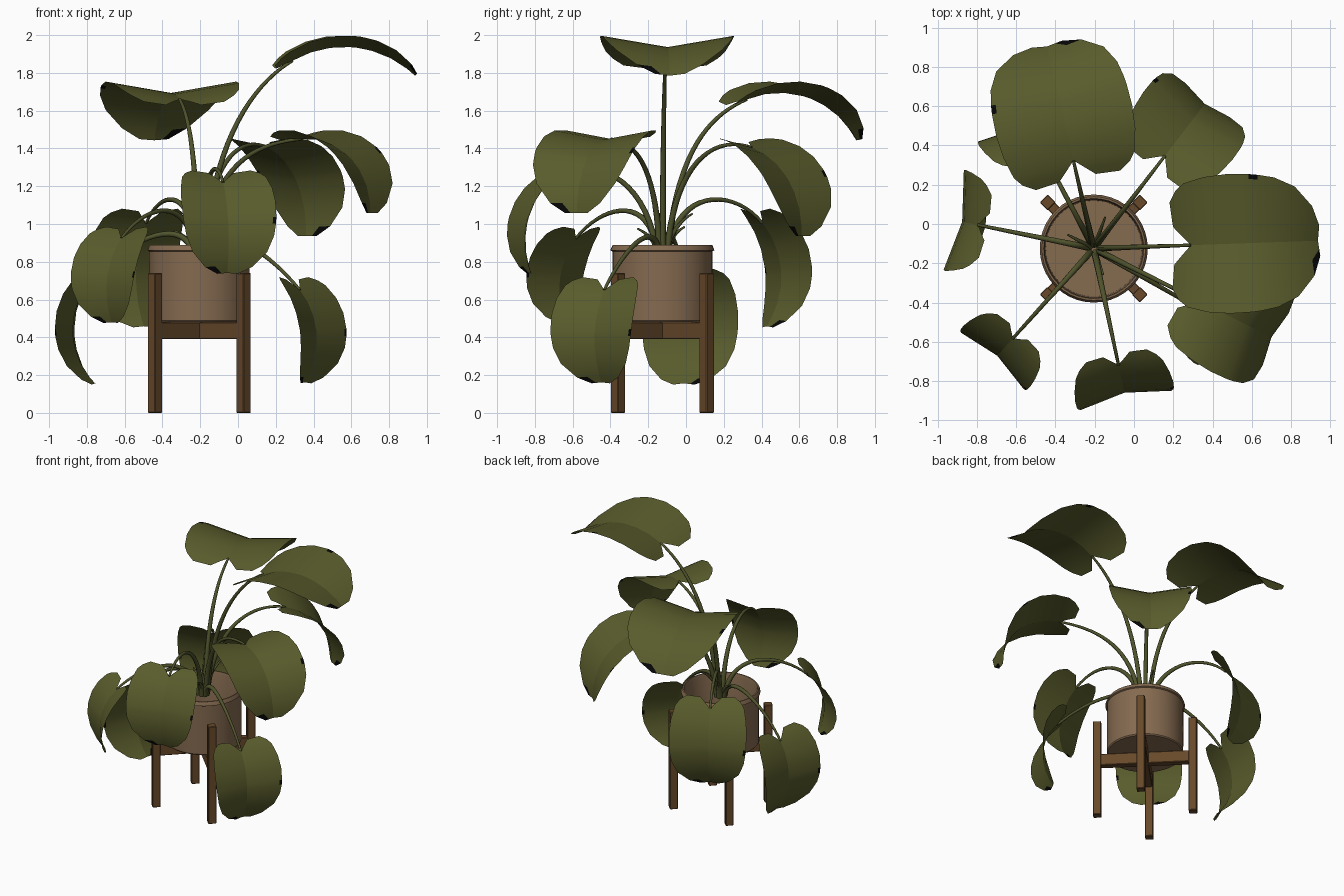
import bpy, bmesh, math
from mathutils import Vector

if "Cube" in bpy.data.objects:
    bpy.data.objects.remove(bpy.data.objects["Cube"])

CX, CY = -0.205, -0.125          # pot centre


def mat(name, rgb):
    m = bpy.data.materials.new(name)
    m.diffuse_color = (*rgb, 1)
    m.use_nodes = True
    m.node_tree.nodes["Principled BSDF"].inputs["Base Color"].default_value = m.diffuse_color
    return m


LEAF = mat("leaf_green", (0.100, 0.106, 0.025))
STEM = mat("stem_green", (0.080, 0.088, 0.025))
DARK = mat("withered_black", (0.002, 0.002, 0.002))
CLAY = mat("clay_pot", (0.235, 0.145, 0.080))
WOOD = mat("stand_wood", (0.135, 0.066, 0.023))


def make(name, bm, mats, smooth=None):
    me = bpy.data.meshes.new(name)
    bm.to_mesh(me)
    bm.free()
    ob = bpy.data.objects.new(name, me)
    bpy.context.collection.objects.link(ob)
    for m in mats:
        me.materials.append(m)
    if smooth:
        bpy.ops.object.select_all(action='DESELECT')
        ob.select_set(True)
        bpy.context.view_layer.objects.active = ob
        bpy.ops.object.shade_smooth_by_angle(angle=math.radians(smooth))
    return ob


def lathe(name, profile, m, seg=40):
    bm = bmesh.new()
    rings = []
    for r, z in profile:
        if r == 0:
            rings.append([bm.verts.new((CX, CY, z))] * seg)
        else:
            rings.append([bm.verts.new((CX + r * math.cos(2 * math.pi * i / seg),
                                        CY + r * math.sin(2 * math.pi * i / seg), z))
                          for i in range(seg)])
    for a, b in zip(rings, rings[1:]):
        for i in range(seg):
            j = (i + 1) % seg
            bm.faces.new(list(dict.fromkeys((a[i], a[j], b[j], b[i]))))
    bmesh.ops.recalc_face_normals(bm, faces=bm.faces)
    return make(name, bm, [m], 30)


def box(name, size, loc, rot, m):
    bm = bmesh.new()
    bmesh.ops.create_cube(bm, size=1)
    bmesh.ops.scale(bm, vec=size, verts=bm.verts)
    bmesh.ops.bevel(bm, geom=bm.edges[:], offset=0.004, segments=1, affect='EDGES')
    ob = make(name, bm, [m])
    ob.location = loc
    ob.rotation_euler = (0, 0, rot)
    return ob


# Hollow pot with a chamfered lip
lathe("pot", [(0, 0.48), (0.258, 0.48), (0.264, 0.488), (0.265, 0.855), (0.275, 0.86),
              (0.274, 0.866), (0.264, 0.888), (0.255, 0.888), (0.25, 0.87), (0.245, 0.52),
              (0, 0.52)], CLAY)

# Stand: four legs on the diagonals and a cross under the pot
for k in range(4):
    a = math.radians(45 + 90 * k)
    box(f"stand_leg_{k + 1}", (0.057, 0.057, 0.74),
        (CX + 0.332 * math.cos(a), CY + 0.332 * math.sin(a), 0.37), a, WOOD)
for k in range(2):
    box(f"stand_crossbar_{k + 1}", (0.62, 0.05, 0.09 - 0.002 * k), (CX, CY, 0.435),
        math.radians(45 + 90 * k), WOOD)


def tube(name, pts, r0, r1, m, sides=8):
    bm = bmesh.new()
    rings = []
    n = len(pts) - 1
    for i, p in enumerate(pts):
        t = (pts[min(i + 1, n)] - pts[max(i - 1, 0)]).normalized()
        side = t.cross(Vector((0.31, 0.95, 0.02)))
        if side.length < 0.3:
            side = t.cross(Vector((0.95, -0.31, 0)))
        side.normalize()
        up = t.cross(side)
        r = r0 + (r1 - r0) * i / n
        rings.append([bm.verts.new(p + r * (side * math.cos(2 * math.pi * k / sides)
                                            + up * math.sin(2 * math.pi * k / sides)))
                      for k in range(sides)])
    for a, b in zip(rings, rings[1:]):
        for i in range(sides):
            j = (i + 1) % sides
            bm.faces.new((a[i], a[j], b[j], b[i]))
    bm.faces.new(rings[0])
    bm.faces.new(rings[-1])
    bmesh.ops.recalc_face_normals(bm, faces=bm.faces)
    return make(name, bm, [m], 50)


def bezier(p, n=18):
    out = []
    for i in range(n + 1):
        t = i / n
        u = 1 - t
        out.append(p[0] * u**3 + p[1] * 3 * u * u * t + p[2] * 3 * u * t * t + p[3] * t**3)
    return out


# Half outline of the heart: (along the midrib, inner edge, outer edge)
ROWS = [(-0.135, 0.27, 0.62), (-0.07, 0.14, 0.79), (0, 0, 0.89), (0.15, 0, 0.97), (0.3, 0, 1),
        (0.45, 0, 0.99), (0.51, 0, 0.975), (0.62, 0, 0.93), (0.77, 0, 0.79), (0.92, 0, 0.50),
        (1, 0, 0.22)]
COLS = [0, 0.55, 0.93, 1]
FOLD = 0.17
WITHERED = {(-1, 9, 1), (-1, 9, 2), (1, 5, 2)}      # small margin cells that have gone black


def leaf(name, az, r, z, pitch0, pitch1, length, half):
    a, p0, p1 = math.radians(az), math.radians(pitch0), math.radians(pitch1)
    out = Vector((math.cos(a), math.sin(a), 0))
    side = Vector((-math.sin(a), math.cos(a), 0))
    up = Vector((0, 0, 1))
    base = Vector((CX, CY, z)) + out * r
    bend = p1 - p0

    def midrib(s):                # circular arc, its pitch running from p0 to p1
        th = p0 + bend * s
        k = length / bend
        pos = base + out * k * (math.sin(th) - math.sin(p0)) - up * k * (math.cos(th) - math.cos(p0))
        return pos, up * math.cos(th) - out * math.sin(th)

    bm = bmesh.new()
    for sg in (-1, 1):
        grid = []
        for s, inner, outer in ROWS:
            pos, nrm = midrib(s)
            ws = [half * (inner + (outer - inner) * c) for c in COLS]
            grid.append([bm.verts.new(pos + side * sg * w + nrm * FOLD * w) for w in ws])
        for i in range(len(ROWS) - 1):
            for j in range(len(COLS) - 1):
                q = [grid[i][j], grid[i + 1][j], grid[i + 1][j + 1], grid[i][j + 1]]
                f = bm.faces.new(q if sg > 0 else q[::-1])
                f.material_index = int((sg, i, j) in WITHERED)
    bmesh.ops.remove_doubles(bm, verts=bm.verts, dist=0.0005)
    make(name, bm, [LEAF, DARK], 16)

    # Stalk rising from the pot and arching into the leaf notch
    start = Vector((CX, CY, 0.825)) + out * 0.03
    rise = start + up * (0.3 + 0.33 * (z - 0.83)) + out * 0.04
    end_dir = out * math.cos(p0) + up * math.sin(p0)
    tube(name + "_stalk", bezier([start, rise, base - end_dir * 0.45 * r, base]), 0.018, 0.008, STEM)


# Leaves: azimuth, reach, height, pitch at base and tip, length, half width
LEAVES = {
    "top_leaf": (2, 0.495, 1.865, 30, -44, 0.70, 0.355),
    "upper_back_leaf": (103, 0.46, 1.66, 22, -62, 0.695, 0.355),
    "back_right_leaf": (52.5, 0.595, 1.405, -16, -93, 0.62, 0.285),
    "right_leaf": (-26.5, 0.605, 1.45, 5, -93, 0.64, 0.295),
    "front_leaf": (-78, 0.605, 1.22, -39, -116, 0.53, 0.255),
    "front_left_leaf": (228, 0.615, 0.925, -43, -117, 0.485, 0.23),
    "left_leaf": (168.5, 0.60, 0.685, -52, -136, 0.58, 0.262),
    "low_right_leaf": (-30, 0.615, 0.65, -47, -126, 0.53, 0.25),
    "low_back_leaf": (118, 0.60, 1.005, -47, -128, 0.595, 0.27),
}
for nm, args in LEAVES.items():
    leaf(nm, *args)

# Short young shoots in the middle: azimuth, reach, height
for i, (az, r, h) in enumerate([(152, 0.15, 0.14), (70, 0.17, 0.23), (115, 0.13, 0.16),
                                (-70, 0.14, 0.15)]):
    a = math.radians(az)
    out = Vector((math.cos(a), math.sin(a), 0))
    b = Vector((CX, CY, 0.825))
    up = Vector((0, 0, 1))
    tube(f"young_shoot_{i + 1}", bezier([b + out * 0.02, b + out * 0.03 + up * h * 0.5,
                                         b + out * r * 0.6 + up * h * 0.85, b + out * r + up * h], 8),
         0.016, 0.005, STEM)
